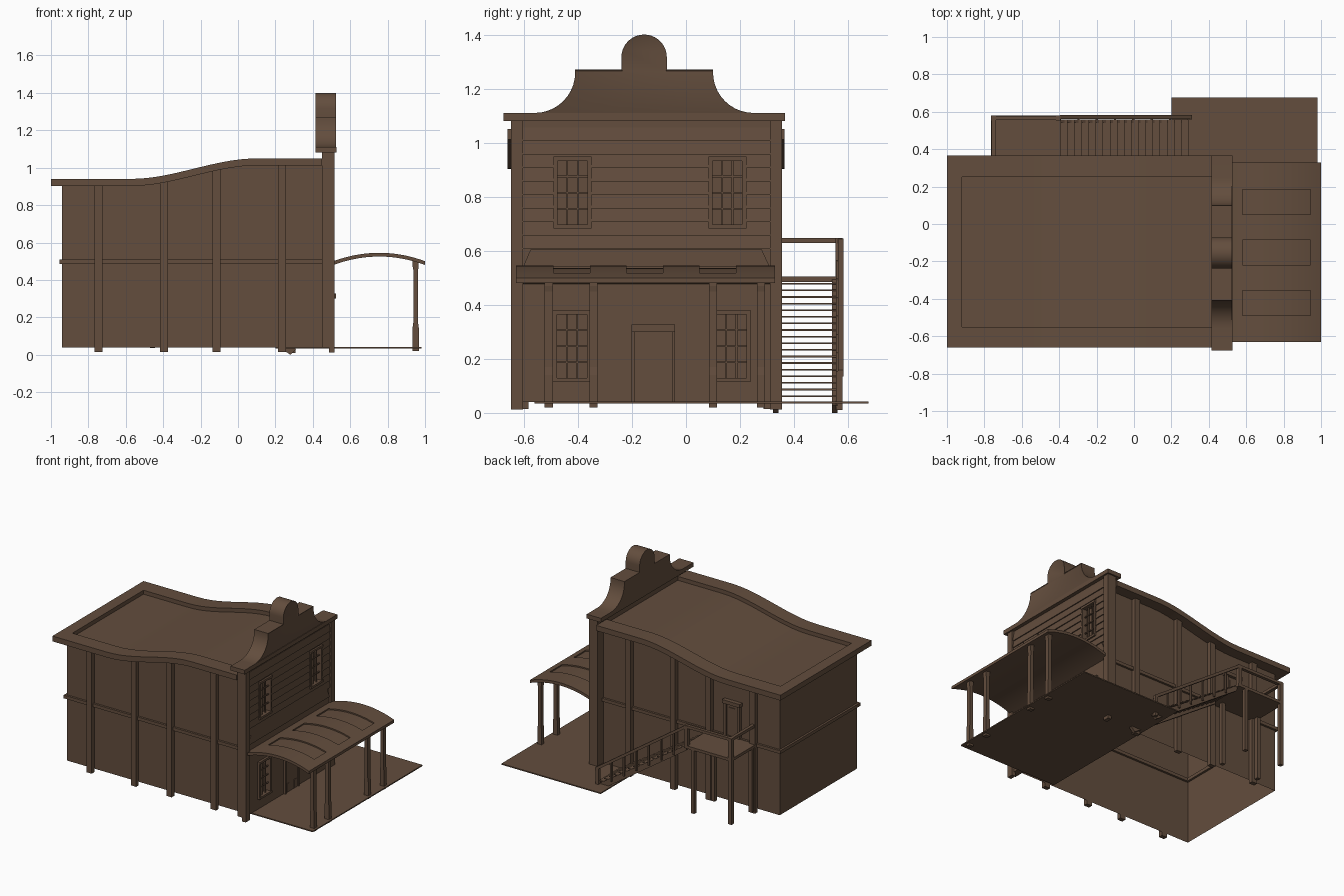
import bpy, bmesh, math

cube = bpy.data.objects.get("Cube")
if cube:
    bpy.data.objects.remove(cube, do_unlink=True)

wood = bpy.data.materials.new("brown_wood")
wood.use_nodes = True
COLOR = (0.125, 0.075, 0.047, 1)
wood.diffuse_color = COLOR
wood.node_tree.nodes["Principled BSDF"].inputs["Base Color"].default_value = COLOR


def finish(name, bm, smooth=False):
    bmesh.ops.recalc_face_normals(bm, faces=bm.faces)
    mesh = bpy.data.meshes.new(name)
    bm.to_mesh(mesh)
    bm.free()
    obj = bpy.data.objects.new(name, mesh)
    mesh.materials.append(wood)
    bpy.context.collection.objects.link(obj)
    if smooth:
        bpy.ops.object.select_all(action="DESELECT")
        obj.select_set(True)
        bpy.context.view_layer.objects.active = obj
        bpy.ops.object.shade_smooth_by_angle(angle=math.radians(30))
    return obj


def prism(name, pts, axis, a, b, smooth=False, edit=None):
    """Extrude a profile along x (points are y, z) or y (points are x, z)."""
    bm = bmesh.new()
    place = (lambda p, t: (t, p[0], p[1])) if axis == "x" else (lambda p, t: (p[0], t, p[1]))
    near = [bm.verts.new(place(p, a)) for p in pts]
    far = [bm.verts.new(place(p, b)) for p in pts]
    bm.faces.new(near)
    bm.faces.new(far[::-1])
    for i in range(len(pts)):
        j = (i + 1) % len(pts)
        bm.faces.new((near[i], far[i], far[j], near[j]))
    bmesh.ops.recalc_face_normals(bm, faces=bm.faces)
    if edit:
        edit(bm)
    return finish(name, bm, smooth)


def box(name, x0, x1, y0, y1, z0, z1):
    return prism(name, [(x0, z0), (x1, z0), (x1, z1), (x0, z1)], "y", y0, y1)


def strip(name, fn, x0, x1, y0, y1, top, bottom, n=24):
    """Curved slab whose height follows fn(x)."""
    xs = [x0 + (x1 - x0) * i / n for i in range(n + 1)]
    pts = [(x, fn(x) + top) for x in xs] + [(x, fn(x) + bottom) for x in reversed(xs)]
    return prism(name, pts, "y", y0, y1, True)


def roof_z(x):
    t = min(max((x + 0.57) / 0.67, 0), 1)
    return 0.94 + 0.11 * t * t * (3 - 2 * t)


def porch_z(x):
    return 0.545 - 0.045 * ((x - 0.755) / 0.245) ** 2


# Walls, open underneath
W, E, S, N = -0.94, 0.46, -0.583, 0.287
xs = [W + (E - W) * i / 24 for i in range(25)]


def open_bottom(bm):
    gone = [f for f in bm.faces if f.normal.z < -0.9 or f.normal.x > 0.9]
    bmesh.ops.delete(bm, geom=gone, context="FACES")


prism("house_walls", [(W, 0.04)] + [(x, roof_z(x) - 0.035) for x in xs] + [(E, 0.04)],
      "y", S, N, edit=open_bottom)

# Horizontal belt and side pillars
for label, y, out in (("right", S, -0.03), ("left", N, 0.03)):
    box(f"belt_{label}", W - 0.015, E, y - 0.015, y + 0.015, 0.485, 0.508)
    for x in (-0.745, -0.395, -0.115, 0.235):
        box(f"pillar_{label}", x - 0.021, x + 0.021, min(y, y + out), max(y, y + out),
            0.015, roof_z(x) - 0.03)
box("belt_back", W - 0.015, W + 0.015, S - 0.015, N + 0.015, 0.485, 0.508)

# Swept roof with a raised rim
strip("roof_panel", roof_z, -0.93, 0.45, -0.57, 0.27, -0.028, -0.037)
strip("roof_rim_right", roof_z, -1, 0.45, -0.66, -0.55, 0, -0.038)
strip("roof_rim_left", roof_z, -1, 0.45, 0.25, 0.365, 0, -0.038)
strip("roof_rim_back", roof_z, -1, -0.92, -0.55, 0.25, 0, -0.038, 1)

# Tall front wall
front_boards = [box("facade_wall", 0.45, 0.5, -0.63, 0.34, 0.04, 1.08)]
for y0, y1 in ((-0.648, -0.603), (0.31, 0.355)):
    box("facade_corner_post", 0.45, 0.515, y0, y1, 0.04, 1.08)
    box("facade_post_foot", 0.487, 0.515, y0, y1, 0.012, 0.04)
prism("facade_trim_board", [(-0.603, 0.54), (0.31, 0.54), (0.28, 0.605), (-0.575, 0.605)],
      "x", 0.49, 0.506)
step = 0.05
for i in range(9):
    z = 0.607 + i * step
    front_boards.append(prism(
        "siding_board", [(0.495, z), (0.51, z), (0.503, z + step), (0.495, z + step)],
        "y", -0.603, 0.31))

# Shaped cornice with curved shoulders and round crown
MID = -0.155
half = [(0.52, 1.08), (0.52, 1.11)]
for i in range(11):
    a = math.radians(90 * i / 10)
    half.append((0.405 - 0.15 * math.sin(a), 1.26 - 0.15 * math.cos(a)))
half += [(0.255, 1.27), (0.084, 1.27)]
for i in range(10):
    a = math.radians(90 * i / 10)
    half.append((0.084 * math.cos(a), 1.316 + 0.084 * math.sin(a)))
outline = [(MID + y, z) for y, z in half] + [(MID, 1.4)]
outline += [(MID - y, z) for y, z in reversed(half)]


def sink_front(bm):
    front = [f for f in bm.faces if f.normal.x > 0.9]
    bmesh.ops.inset_region(bm, faces=front, thickness=0.006, depth=-0.003)


prism("cornice", outline, "x", 0.415, 0.525, True, sink_front)
box("cornice_foot", 0.415, 0.526, MID - 0.521, MID + 0.521, 1.08, 1.11)


# Recessed windows with frame and glazing bars
def window(y, z):
    w, h, f = 0.07, 0.133, 0.015
    hole = box("window_cutter", 0.475, 0.6, y - w + f, y + w - f, z - h + f, z + h - f)
    hole.hide_render = True
    hole.hide_viewport = True
    for board in front_boards:
        cut = board.modifiers.new("window_hole", "BOOLEAN")
        cut.operation = "DIFFERENCE"
        cut.solver = "EXACT"
        cut.object = hole
    for s in (-1, 1):
        jamb = y + s * (w - f / 2)
        box("window_jamb", 0.49, 0.514, jamb - f / 2, jamb + f / 2, z - h, z + h)
        rail = z + s * (h - f / 2)
        box("window_rail", 0.49, 0.517, y - w, y + w, rail - f / 2, rail + f / 2)
        box("window_bar", 0.49, 0.5, y + s * 0.019 - 0.003, y + s * 0.019 + 0.003, z - h, z + h)
    for k in (-1, 0, 1):
        box("window_crossbar", 0.49, 0.499, y - w + f, y + w - f,
            z + k * 0.06 - 0.003, z + k * 0.06 + 0.003)


for y in (-0.42, 0.153):
    window(y, 0.815)
for y in (-0.422, 0.168):
    window(y, 0.247)

# Front door
box("front_door", 0.49, 0.506, -0.19, -0.05, 0.04, 0.3)
box("front_door_head", 0.49, 0.525, -0.202, -0.04, 0.3, 0.327)
for y in (-0.196, -0.046):
    box("front_door_jamb", 0.49, 0.514, y - 0.006, y + 0.006, 0.04, 0.3)
for y in (-0.162, -0.08):
    box("front_door_panel", 0.49, 0.51, y - 0.013, y + 0.013, 0.045, 0.105)

# Porch floor, curved canopy with sunken panels, posts
box("porch_floor", 0.2, 0.982, -0.56, 0.675, 0.034, 0.042)
strip("canopy_base", porch_z, 0.5, 1, -0.63, 0.33, -0.009, -0.02)
edges = [-0.63, -0.49, -0.355, -0.22, -0.085, 0.05, 0.185, 0.33]
for i in range(0, 8, 2):
    strip("canopy_rib", porch_z, 0.5, 1, edges[i], edges[i + 1], 0, -0.01)
for i in range(1, 7, 2):
    strip("canopy_outer_rail", porch_z, 0.945, 1, edges[i], edges[i + 1], 0, -0.01, 4)
    strip("canopy_inner_rail", porch_z, 0.5, 0.58, edges[i], edges[i + 1], 0, -0.01, 4)
for y in (-0.508, -0.343, 0.1, 0.278):
    shaft = [(0.017, 0.02), (0.017, 0.14), (0.013, 0.17), (0.012, 0.45), (0.016, 0.47), (0.016, 0.5)]
    pts = [(0.95 + w, z) for w, z in shaft] + [(0.95 - w, z) for w, z in reversed(shaft)]
    prism("porch_post", pts, "y", y - 0.015, y + 0.015)

# Side balcony with railing and legs
box("balcony_floor", -0.765, -0.39, N, 0.58, 0.485, 0.505)
for x in (-0.752, -0.458):
    box("balcony_leg", x - 0.013, x + 0.013, 0.554, 0.58, 0.035, 0.49)
    box("balcony_inner_leg", x - 0.013, x + 0.013, 0.325, 0.351, 0.035, 0.49)
for x in (-0.752, -0.405):
    box("balcony_rail_post", x - 0.013, x + 0.013, 0.554, 0.58, 0.5, 0.645)
box("balcony_side_rail", -0.765, -0.392, 0.556, 0.578, 0.628, 0.648)
box("balcony_end_rail", -0.763, -0.741, N, 0.58, 0.628, 0.648)

# Balcony door
box("balcony_door", -0.62, -0.53, N - 0.01, N + 0.01, 0.505, 0.74)
box("balcony_door_head", -0.645, -0.505, N - 0.01, N + 0.03, 0.735, 0.76)
for x in (-0.628, -0.522):
    box("balcony_door_jamb", x - 0.01, x + 0.01, N - 0.01, N + 0.022, 0.505, 0.74)
box("balcony_door_panel", -0.6, -0.55, N, N + 0.015, 0.65, 0.71)

# Open staircase with handrail
X0, X1, STEPS = -0.395, 0.29, 18
for y0, y1 in ((N + 0.035, N + 0.055), (0.54, 0.56)):
    prism("stair_stringer", [(X0, 0.497), (X0, 0.46), (X1 - 0.01, 0.0), (X1 + 0.02, 0.03)],
          "y", y0, y1)
for i in range(STEPS):
    t = (i + 0.5) / STEPS
    x, z = X0 + (X1 - X0) * t, 0.49 - 0.44 * t
    box("stair_tread", x - 0.021, x + 0.021, N + 0.035, 0.56, z - 0.003, z + 0.003)
prism("stair_handrail", [(X0, 0.645), (X0, 0.622), (0.31, 0.135), (0.31, 0.158)], "y", 0.562, 0.582)
box("stair_newel", 0.285, 0.308, 0.556, 0.58, 0.01, 0.155)
for i in range(1, 7):
    t = i / 7
    x = X0 + (X1 - X0) * t
    box("stair_baluster", x - 0.006, x + 0.006, 0.556, 0.57, 0.47 - 0.45 * t, 0.635 - 0.48 * t)
